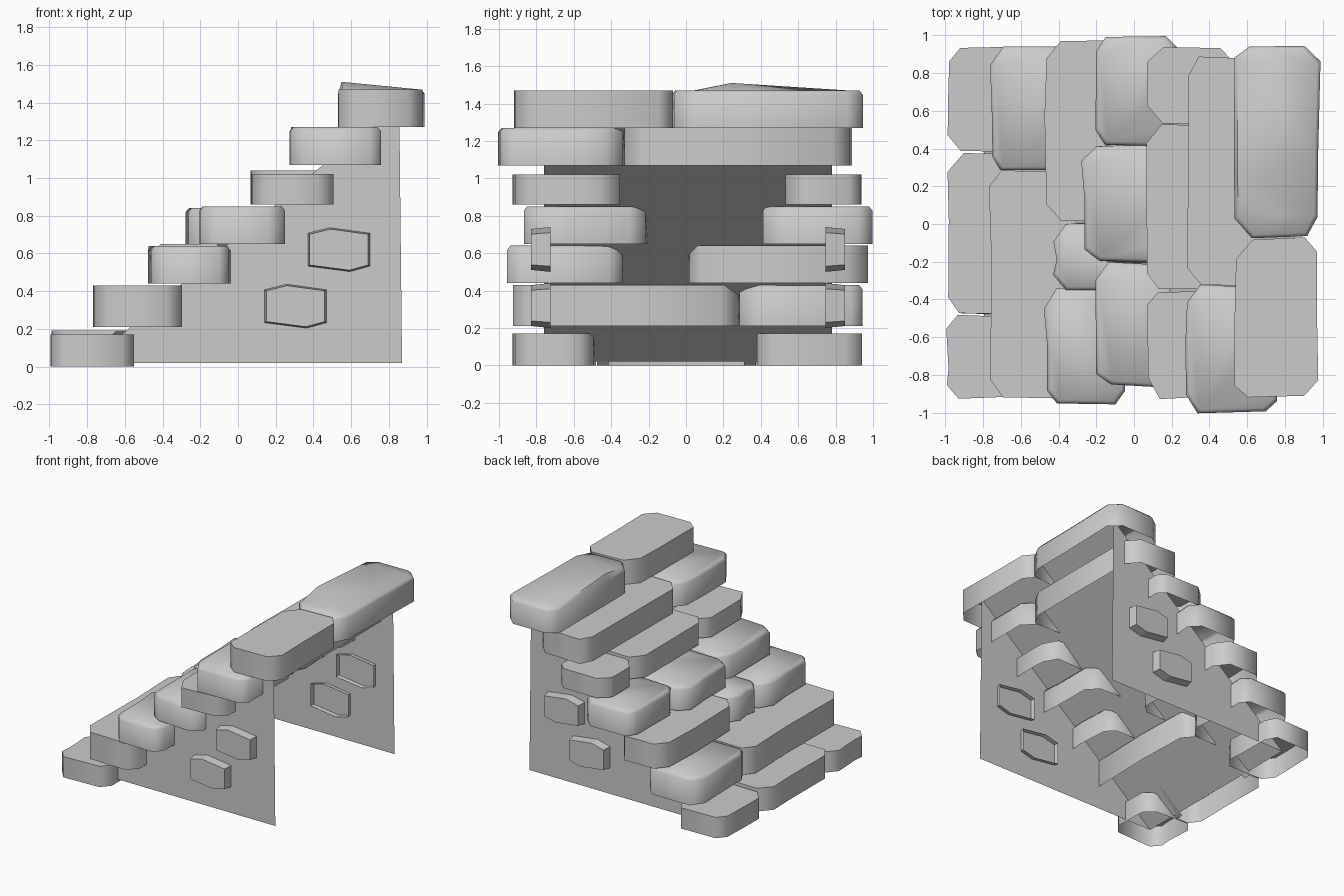
import bpy, bmesh, math, random

random.seed(4)
cube = bpy.data.objects.get("Cube")
if cube:
    bpy.data.objects.remove(cube, do_unlink=True)

stone_grey = bpy.data.materials.new("stone_grey")
stone_grey.use_nodes = True
grey = (0.6, 0.6, 0.6, 1)
stone_grey.diffuse_color = grey
stone_grey.node_tree.nodes["Principled BSDF"].inputs["Base Color"].default_value = grey

# Support outline, seen from the side: toe, back foot, back top
RIGHT, LEFT = -.76, .78
profile = [(-.795, .02), (.87, .02), (.855, 1.41)]
(toe_x, toe_z), _, (top_x, top_z) = profile


def slope_x(z):
    return toe_x + (z - toe_z) * (top_x - toe_x) / (top_z - toe_z)


def finish(bm, name, smooth_angle=None):
    mesh = bpy.data.meshes.new(name)
    bm.to_mesh(mesh)
    bm.free()
    obj = bpy.data.objects.new(name, mesh)
    bpy.context.collection.objects.link(obj)
    mesh.materials.append(stone_grey)
    if smooth_angle:
        bpy.ops.object.select_all(action='DESELECT')
        obj.select_set(True)
        bpy.context.view_layer.objects.active = obj
        bpy.ops.object.shade_smooth_by_angle(angle=math.radians(smooth_angle))
    return obj


def bridge(bm, lower, upper):
    for i in range(len(lower)):
        j = (i + 1) % len(lower)
        bm.faces.new((lower[i], lower[j], upper[j], upper[i]))


def wobble(amount=0.01):
    return random.uniform(-amount, amount)


def slab(name, x0, x1, y0, y1, z0, z1, worn=False, inner=False, peak=0):
    """Rough stone shell, open below: clipped rectangle in plan, worn top edge."""
    cx, cy = (x0 + x1) / 2, (y0 + y1) / 2
    corners = []
    for sx, sy in ((-1, -1), (1, -1), (1, 1), (-1, 1)):
        x, y = (x1 if sx > 0 else x0), (y1 if sy > 0 else y0)
        clip_x = random.uniform(.05, .09)
        clip_y = random.uniform(.06, .11)
        on_x_side = (x + wobble(), y - sy * clip_y)
        on_y_side = (x - sx * clip_x, y + wobble())
        corners += [on_x_side, on_y_side] if sx == sy else [on_y_side, on_x_side]
    # an extra point on each long side keeps the edges uneven
    corners.insert(4, (x1 + wobble(), cy + wobble(.1)))
    corners.append((x0 + wobble(), cy - (y1 - y0) * .2 if peak else cy + wobble(.1)))

    bm = bmesh.new()

    def ring(z, inset=0.0):
        kx = 1 - 2 * inset / (x1 - x0)
        ky = 1 - 2 * inset / (y1 - y0)
        return [bm.verts.new((cx + (x - cx) * kx, cy + (y - cy) * ky, z))
                for x, y in corners]

    base = ring(z0)
    rim = ring(z1 - .022 if worn else z1)
    bridge(bm, base, rim)
    if worn:
        top = ring(z1, .018)
        bridge(bm, rim, top)
        rim = top
    rim[-1].co.z += peak
    cap = bm.faces.new(rim)
    if peak:
        bmesh.ops.triangulate(bm, faces=[cap])
    if inner:
        # inner slabs end at the sloping sheet and have no back
        buried = {v for v in bm.verts if v.co.x > slope_x(v.co.z)}
        for v in buried:
            v.co.x = slope_x(v.co.z)
        backs = [f for f in bm.faces if all(v in buried for v in f.verts)]
        bmesh.ops.delete(bm, geom=backs, context='FACES')
    finish(bm, name, 65)


# Courses: height range, depth range, then slabs from right to left
# (start, end, extra height, worn top, inner slab)
courses = [
    (0, .17, -.99, -.56, [(-.92, -.49, 0, 0, 0), (-.48, .38, .02, 0, 1), (.39, .94, 0, 0, 0)]),
    (.21, .43, -.76, -.29, [(-.92, .28, 0, 0, 0), (.28, .95, 0, 1, 0)]),
    (.44, .64, -.47, -.04, [(-.95, -.34, 0, 1, 0), (-.35, .01, .01, 1, 1), (.01, .97, 0, 0, 0)]),
    (.65, .85, -.21, .24, [(-.86, -.21, 0, 1, 0), (-.2, .42, -.01, 1, 1), (.42, 1, 0, 1, 0)]),
    (.86, 1.02, .07, .51, [(-.92, -.36, 0, 0, 0), (-.35, .52, .02, 0, 1), (.54, .94, 0, 0, 0)]),
    (1.07, 1.27, .28, .75, [(-1, -.33, 0, 1, 0), (-.33, .88, 0, 0, 0)]),
    (1.27, 1.47, .54, .98, [(-.92, -.08, 0, 0, 0), (-.07, .95, 0, 1, 0)]),
]
for n, (z0, z1, x0, x1, stones) in enumerate(courses, 1):
    for k, (y0, y1, lift, worn, inner) in enumerate(stones, 1):
        # the inner slab of the fourth course juts forward, the third sits back
        shift = {3: .05, 4: -.06}.get(n, 0) if inner else 0
        last = n == len(courses) and k == len(stones)
        slab(f"step_{n}_slab_{k}", x0 + shift, x1, y0, y1,
             z0, z1 + lift, bool(worn), bool(inner), .04 if last else 0)

# Hollow support: two thin side walls and the sloping sheet under the slabs
for name, y in (("right_wall", RIGHT), ("left_wall", LEFT)):
    bm = bmesh.new()
    points = profile if y < 0 else profile[::-1]
    bm.faces.new([bm.verts.new((x, y, z)) for x, z in points])
    finish(bm, name)
bm = bmesh.new()
bm.faces.new([bm.verts.new(p) for p in
              ((toe_x, RIGHT, toe_z), (top_x, RIGHT, top_z),
               (top_x, LEFT, top_z), (toe_x, LEFT, toe_z))])
finish(bm, "slope_sheet")

# Single stones standing out of the side walls, open on the inside
outline = [(-.17, .09), (-.05, .12), (.17, .09), (.17, -.09), (.06, -.12), (-.17, -.09)]


def wall_stone(name, x, z, wall, side):
    bm = bmesh.new()

    def ring(y, size):
        return [bm.verts.new((x + u * size, y, z + v * size)) for u, v in outline]

    inside = ring(wall - side * .035, 1)
    outside = ring(wall + side * .07, .91)
    bridge(bm, inside, outside)
    face = bm.faces.new(outside)
    bm.normal_update()
    if face.normal.y * side < 0:
        bmesh.ops.reverse_faces(bm, faces=bm.faces)
    finish(bm, name)


for label, wall, side in (("right", RIGHT, -1), ("left", LEFT, 1)):
    wall_stone(f"{label}_upper_wall_stone", .535, .62, wall, side)
    wall_stone(f"{label}_lower_wall_stone", .305, .32, wall, side)
